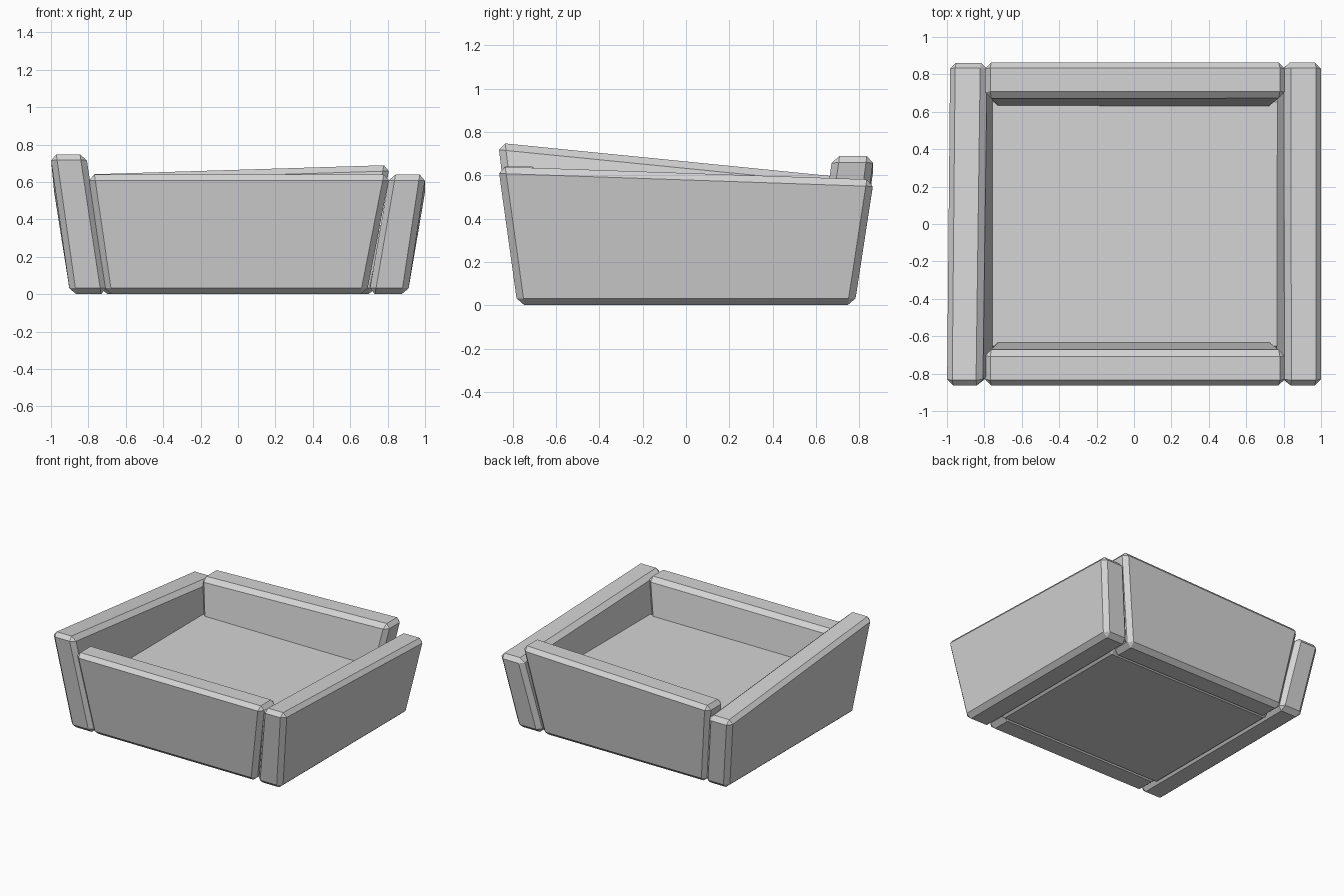
import bpy
import bmesh

cube = bpy.data.objects.get("Cube")
if cube:
    bpy.data.objects.remove(cube, do_unlink=True)

GREY = (0.66, 0.66, 0.66, 1.0)
mat = bpy.data.materials.new("light grey")
mat.use_nodes = True
mat.diffuse_color = GREY
mat.node_tree.nodes["Principled BSDF"].inputs["Base Color"].default_value = GREY

CHAMFER = 0.032
Y_LOW, Y_HIGH = 0.778, 0.867   # outer face at the base and at the rim


def block(name, bottom, top):
    """Six-sided block from two rings of four corners, with chamfered edges."""
    bm = bmesh.new()
    low = [bm.verts.new(p) for p in bottom]
    high = [bm.verts.new(p) for p in top]
    bm.faces.new(low)
    bm.faces.new(high)
    for i in range(4):
        j = (i + 1) % 4
        bm.faces.new((low[i], low[j], high[j], high[i]))
    bmesh.ops.bevel(bm, geom=bm.edges[:], offset=CHAMFER, segments=1,
                    profile=0.5, affect='EDGES')
    bmesh.ops.recalc_face_normals(bm, faces=bm.faces)
    mesh = bpy.data.meshes.new(name)
    bm.to_mesh(mesh)
    bm.free()
    mesh.materials.append(mat)
    obj = bpy.data.objects.new(name, mesh)
    bpy.context.collection.objects.link(obj)


def side_board(name, side, base, front_rim, back_rim, front_z, back_z):
    """Sloping side board; base and rims are (inner, outer) distances from x = 0."""
    def ends(pair, y, z):
        return [(side * x, y, z) for x in pair]
    bottom = ends(base, -Y_LOW, 0) + ends(base[::-1], Y_LOW, 0)
    top = ends(front_rim, -Y_HIGH, front_z) + ends(back_rim[::-1], Y_HIGH, back_z)
    block(name, bottom, top)


def cross_board(name, side, left_z, right_z):
    """Board across the front (side -1) or back (side 1), leaning outward."""
    def ring(x0, x1, inner, outer, z0, z1):
        return [(x0, side * inner, z0), (x1, side * inner, z1),
                (x1, side * outer, z1), (x0, side * outer, z0)]
    block(name, ring(-0.707, 0.687, 0.577, Y_LOW, 0, 0),
          ring(-0.80, 0.812, 0.677, Y_HIGH, left_z, right_z))


# Side boards, dropping toward the back
side_board("right_board", -1, (0.70, 0.897), (0.813, 1.004), (0.79, 0.988), 0.75, 0.577)
side_board("left_board", 1, (0.70, 0.907), (0.81, 1.004), (0.806, 1.006), 0.64, 0.58)

# Front and back boards
cross_board("front_board", -1, 0.64, 0.64)
cross_board("back_board", 1, 0.64, 0.69)


# Thick floor, level with the foot of the boards and tucked into them
def rectangle(x, y, z):
    return [(-x, -y, z), (x, -y, z), (x, y, z), (-x, y, z)]


block("floor", rectangle(0.73, 0.62, 0.0), rectangle(0.80, 0.685, 0.37))
